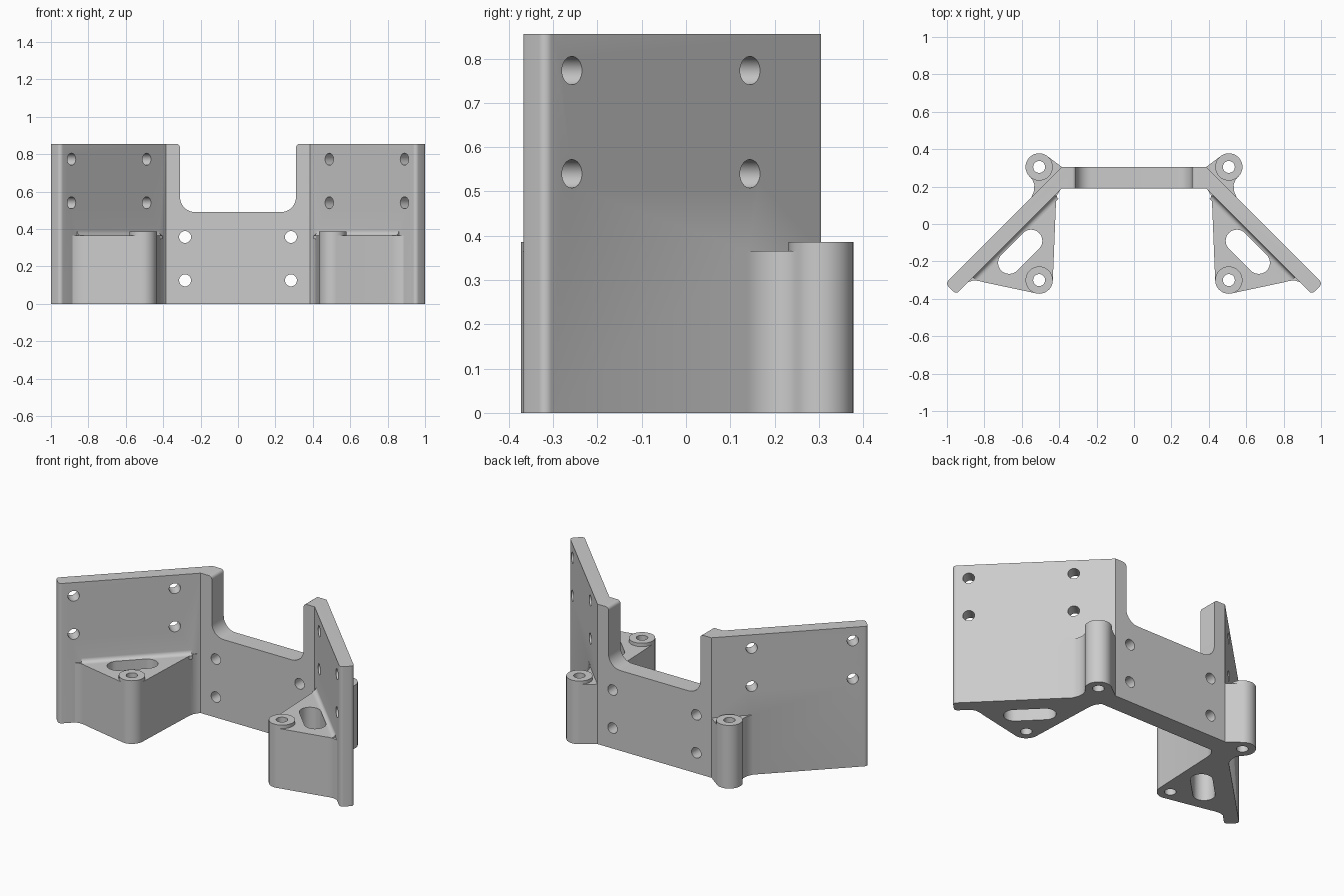
import bpy, bmesh
from math import cos, sin, radians, sqrt
from mathutils import Matrix, Vector

if "Cube" in bpy.data.objects:
    bpy.data.objects.remove(bpy.data.objects["Cube"])

grey = bpy.data.materials.new("plain grey")
grey.use_nodes = True
grey.diffuse_color = (0.6, 0.6, 0.6, 1)
grey.node_tree.nodes["Principled BSDF"].inputs["Base Color"].default_value = (0.6, 0.6, 0.6, 1)

HEIGHT, WEB_TOP, BOSS_TOP = 0.855, 0.365, 0.386
BOSS_X, BOSS_R, HOLE_R = 0.507, 0.073, 0.032


def arc(cx, cy, r, start, end, steps=12):
    angles = [radians(start + (end - start) * i / steps) for i in range(steps + 1)]
    return [(cx + r * cos(a), cy + r * sin(a)) for a in angles]


def circle(r):
    return arc(0, 0, r, 0, 360, 32)[:-1]


def solid(name, points, depth, origin=(0, 0, 0), x_axis=(1, 0, 0), y_axis=(0, 1, 0)):
    """Extrude a closed profile along the normal of its own plane."""
    x, y = Vector(x_axis).normalized(), Vector(y_axis).normalized()
    z, start = x.cross(y), Vector(origin)
    bm = bmesh.new()
    face = bm.faces.new([bm.verts.new(start + x * u + y * v) for u, v in points])
    top = bmesh.ops.extrude_face_region(bm, geom=[face])["geom"]
    bmesh.ops.translate(bm, vec=z * depth, verts=[v for v in top if isinstance(v, bmesh.types.BMVert)])
    bmesh.ops.recalc_face_normals(bm, faces=bm.faces)
    mesh = bpy.data.meshes.new(name)
    bm.to_mesh(mesh)
    bm.free()
    mesh.materials.append(grey)
    obj = bpy.data.objects.new(name, mesh)
    bpy.context.collection.objects.link(obj)
    return obj


def apply(obj, mod):
    bpy.context.view_layer.objects.active = obj
    bpy.ops.object.modifier_apply(modifier=mod.name)


def combine(body, tool, operation):
    mod = body.modifiers.new(operation, "BOOLEAN")
    mod.operation, mod.object, mod.solver = operation, tool, "EXACT"
    apply(body, mod)
    bpy.data.objects.remove(tool)


# Left half of the bent wall; the far end of the wing has rounded corners
r = 0.02
k = r * sqrt(2)
outer_tip, inner_tip = (1.008, -0.318), (0.9505, -0.3755)
bracket = solid("bracket", [(-0.1, 0.19), (0.385, 0.19)]
                + arc(inner_tip[0], inner_tip[1] + k, r, 225, 315, 6)
                + arc(outer_tip[0] - k, outer_tip[1], r, -45, 45, 6)
                + [(0.385, 0.305), (-0.1, 0.305)], HEIGHT)

# Sloped front gusset and the small web behind the wing
gusset = [(0.43, 0.2), (0.395, 0.18), (0.411, 0.155), (0.417, 0.12), (0.434, -0.3),
          (0.507, -0.3), (0.522, -0.371), (0.8, -0.312), (0.83, -0.304),
          (0.86, -0.302), (0.885, -0.31), (0.92, -0.29)]
rear_web = [(0.385, 0.304), (0.462, 0.362), (0.507, 0.305), (0.56, 0.257), (0.542, 0.235),
            (0.533, 0.21), (0.535, 0.175), (0.55, 0.14), (0.5, 0.13), (0.4, 0.25)]
combine(bracket, solid("front_gusset", gusset, WEB_TOP), "UNION")
combine(bracket, solid("rear_web", rear_web, WEB_TOP), "UNION")

# Fillet where the gusset top meets the wing
f = 0.025
fillet = [(-0.02, -0.02), (f, -0.02)] + arc(f, f, f, 270, 180, 5) + [(-0.02, f)]
combine(bracket, solid("gusset_fillet", fillet, 0.62, (0.86, -0.285, WEB_TOP),
                       (-1, -1, 0), (0, 0, 1)), "UNION")

# Round screw bosses
for y in (0.305, -0.3):
    combine(bracket, solid("boss", circle(BOSS_R), BOSS_TOP, (BOSS_X, y, 0)), "UNION")
for y in (0.305, -0.3):
    combine(bracket, solid("boss_hole", circle(HOLE_R), 1, (BOSS_X, y, -0.2)), "DIFFERENCE")

# Slanted slot through the gusset
slot = arc(0.55, -0.09, 0.06, 45, 225) + arc(0.667, -0.207, 0.06, 225, 405)
combine(bracket, solid("gusset_slot", slot, 1, (0, 0, -0.2)), "DIFFERENCE")

# Round-cornered opening in the middle of the wall
opening = ([(-0.2, 0.49)] + arc(0.23, 0.57, 0.08, 270, 360)
           + arc(0.33, HEIGHT - 0.02, 0.02, 180, 90, 6) + [(0.33, 1), (-0.2, 1)])
combine(bracket, solid("opening", opening, 0.4, (0, 0.45, 0), (1, 0, 0), (0, 0, 1)), "DIFFERENCE")

# Mounting holes in the middle and in the wing
for z in (0.125, 0.357):
    combine(bracket, solid("middle_hole", circle(HOLE_R), 0.4, (0.283, 0.45, z),
                           (1, 0, 0), (0, 0, 1)), "DIFFERENCE")
for x, y in ((0.89, -0.315), (0.488, 0.087)):
    for z in (0.54, 0.773):
        combine(bracket, solid("wing_hole", circle(HOLE_R), 0.4, (x + 0.15, y + 0.15, z),
                               (1, -1, 0), (0, 0, 1)), "DIFFERENCE")

# Mirror the half across the middle
mirror = bracket.modifiers.new("mirror", "MIRROR")
mirror.use_bisect_axis[0] = True
apply(bracket, mirror)

bpy.ops.object.select_all(action="DESELECT")
bracket.select_set(True)
bpy.context.view_layer.objects.active = bracket
bpy.ops.object.shade_smooth_by_angle(angle=radians(25))
